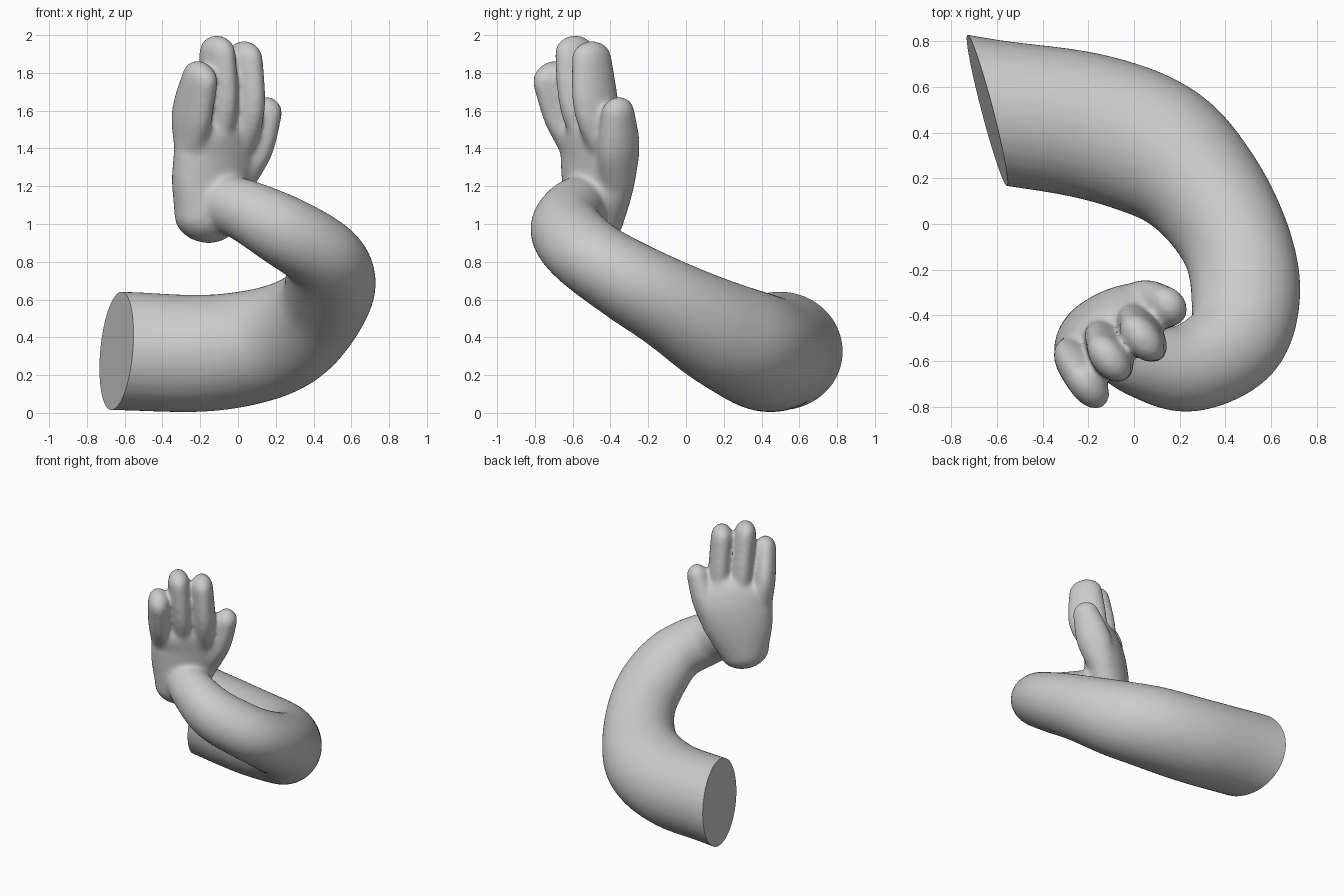
import bpy, bmesh, math
from mathutils import Vector

if "Cube" in bpy.data.objects:
    bpy.data.objects.remove(bpy.data.objects["Cube"])

ACROSS = Vector((0.78, 0.62, 0))   # direction across the palm


def spline(stations, steps):
    """Catmull-Rom through (x, y, z, half_width, half_depth) stations."""
    out = []
    n = len(stations)
    for i in range(n - 1):
        p = [stations[min(max(i + k, 0), n - 1)] for k in (-1, 0, 1, 2)]
        for s in range(steps):
            t = s / steps
            out.append([0.5 * (2 * b + (c - a) * t + (2 * a - 5 * b + 4 * c - d) * t * t
                               + (3 * b - a - 3 * c + d) * t ** 3)
                        for a, b, c, d in zip(*p)])
    out.append(list(stations[-1]))
    return out


def loft(bm, stations, side, cap, steps=8, sides=32):
    """Elliptical tube with domed ends of length cap."""
    pts = spline(stations, steps)
    cen = [Vector(p[:3]) for p in pts]
    n = len(pts)
    rows = []
    for i, p in enumerate(pts):
        tan = (cen[min(i + 1, n - 1)] - cen[max(i - 1, 0)]).normalized()
        rows.append((cen[i], tan, p[3], p[4]))

    def dome(row, sign):
        c, t, a, b = row
        angles = [math.radians(d) for d in (18, 36, 54, 70, 82)]
        return [(c + t * sign * cap * math.sin(k), t, a * math.cos(k), b * math.cos(k))
                for k in angles]

    rows = dome(rows[0], -1)[::-1] + rows + dome(rows[-1], 1)
    rings = []
    for c, t, a, b in rows:
        u = (side - t * side.dot(t)).normalized()
        w = t.cross(u)
        rings.append([bm.verts.new(c + u * a * math.cos(k) + w * b * math.sin(k))
                      for k in (2 * math.pi * j / sides for j in range(sides))])
    for r0, r1 in zip(rings, rings[1:]):
        for j in range(sides):
            k = (j + 1) % sides
            bm.faces.new((r0[j], r0[k], r1[k], r1[j]))
    bm.faces.new(rings[0][::-1])
    bm.faces.new(rings[-1])


bm = bmesh.new()

# Arm: spiral tube (upright and level radius), started beyond the flat cut
arm = [(-0.98, 0.555, 0.33, 0.315, 0.315), (-0.63, 0.495, 0.328, 0.315, 0.315),
       (-0.2, 0.43, 0.315, 0.31, 0.32), (0.1, 0.325, 0.355, 0.3, 0.31),
       (0.3, 0.155, 0.435, 0.28, 0.27), (0.445, -0.08, 0.57, 0.24, 0.243),
       (0.49, -0.31, 0.7, 0.218, 0.24), (0.44, -0.515, 0.835, 0.2, 0.22),
       (0.24, -0.63, 0.965, 0.19, 0.195), (0.04, -0.6, 1.07, 0.165, 0.165),
       (-0.1, -0.52, 1.12, 0.15, 0.15)]
loft(bm, arm, Vector((0, 0, 1)), 0.06)

# Palm
loft(bm, [(-0.17, -0.49, 1.03, 0.18, 0.15), (-0.145, -0.47, 1.2, 0.24, 0.15),
          (-0.115, -0.465, 1.36, 0.27, 0.145), (-0.12, -0.5, 1.47, 0.25, 0.135)],
     ACROSS, 0.13)

# Fingers: base, middle, tip
fingers = [
    [(-0.25, -0.57, 1.38), (-0.245, -0.63, 1.57), (-0.2, -0.71, 1.77)],
    [(-0.13, -0.49, 1.38), (-0.11, -0.55, 1.64), (-0.108, -0.59, 1.91)],
    [(0.0, -0.42, 1.38), (0.035, -0.475, 1.62), (0.035, -0.5, 1.88)]]
for base, mid, tip in fingers:
    loft(bm, [(*base, 0.085, 0.09), (*mid, 0.083, 0.14), (*tip, 0.078, 0.12)], ACROSS, 0.09)

# Thumb
loft(bm, [(-0.02, -0.37, 1.22, 0.1, 0.1), (0.08, -0.355, 1.4, 0.09, 0.125),
          (0.15, -0.36, 1.59, 0.078, 0.095)], ACROSS, 0.085)

bmesh.ops.recalc_face_normals(bm, faces=bm.faces)
mesh = bpy.data.meshes.new("arm_and_hand")
bm.to_mesh(mesh)
bm.free()
obj = bpy.data.objects.new("arm_and_hand", mesh)
bpy.context.collection.objects.link(obj)
bpy.context.view_layer.objects.active = obj
obj.select_set(True)

# Fuse into one soft skin
rm = obj.modifiers.new("fuse", 'REMESH')
rm.mode = 'VOXEL'
rm.voxel_size = 0.012
sm = obj.modifiers.new("soften", 'SMOOTH')
sm.factor = 0.5
sm.iterations = 28
for name in ("fuse", "soften"):
    bpy.ops.object.modifier_apply(modifier=name)

# Flat slanted cut at the arm's end only (the hand lies at y < 0)
bm = bmesh.new()
bm.from_mesh(obj.data)
faces = [f for f in bm.faces if f.calc_center_median().y > 0]
geom = faces + list({e for f in faces for e in f.edges}) + list({v for f in faces for v in f.verts})
cut = bmesh.ops.bisect_plane(bm, geom=geom, plane_co=(-0.64, 0.485, 0.325),
                             plane_no=(-0.96, -0.25, 0.08), clear_outer=True)
edges = [e for e in cut["geom_cut"] if isinstance(e, bmesh.types.BMEdge)]
bmesh.ops.holes_fill(bm, edges=edges, sides=0)
bmesh.ops.recalc_face_normals(bm, faces=bm.faces)
bm.to_mesh(obj.data)
bm.free()
bpy.ops.object.shade_smooth_by_angle(angle=math.radians(40))
